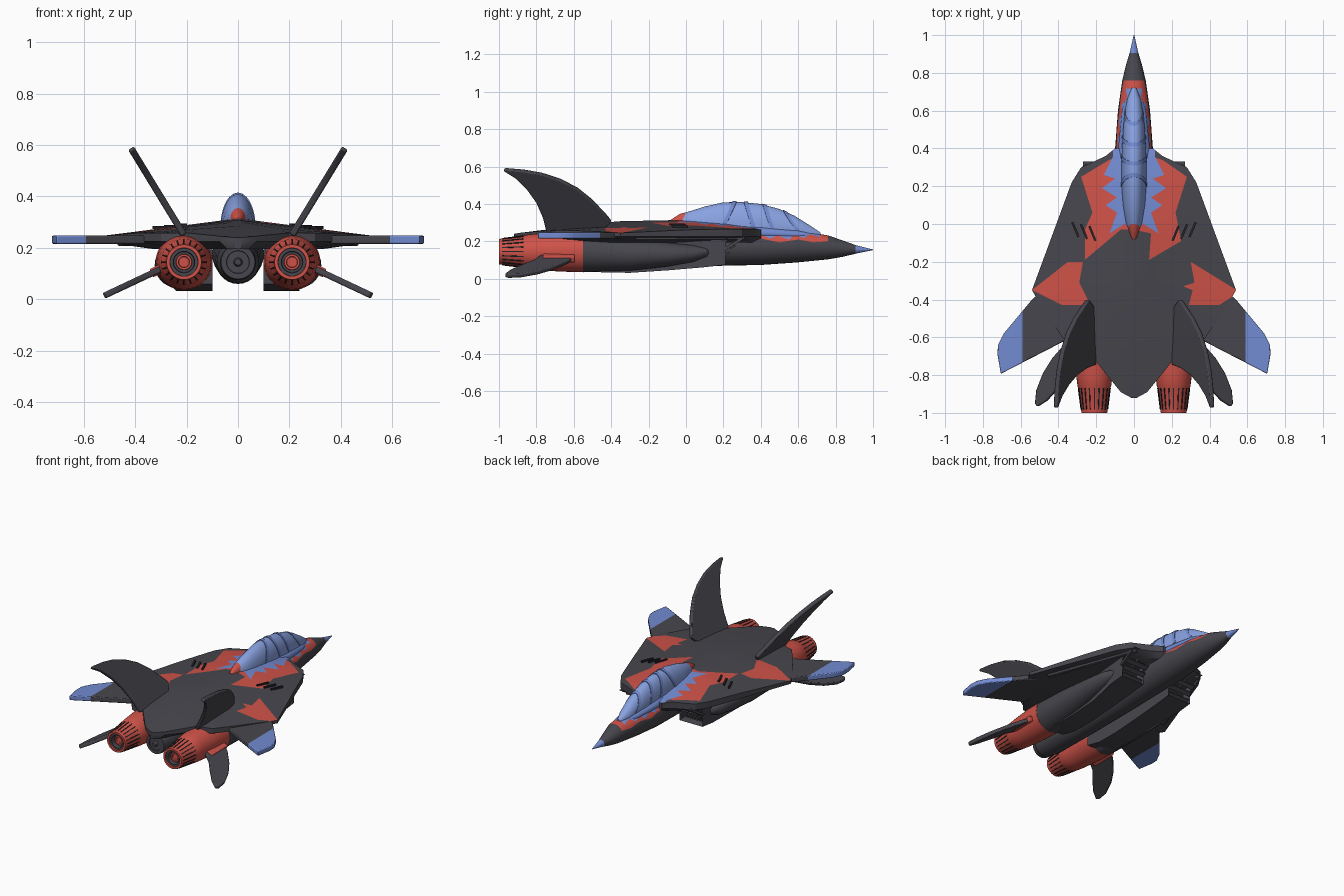
import bpy, bmesh, math
from mathutils import Vector, Matrix

if "Cube" in bpy.data.objects:
    bpy.data.objects.remove(bpy.data.objects["Cube"])

def material(name, rgb):
    m = bpy.data.materials.new(name)
    m.diffuse_color = (*rgb, 1)
    m.use_nodes = True
    m.node_tree.nodes["Principled BSDF"].inputs["Base Color"].default_value = m.diffuse_color
    return m

MATS = [material("dark", (.062, .062, .075)), material("red", (.62, .085, .065)),
        material("blue", (.17, .26, .64)), material("glass", (.25, .36, .75)),
        material("black", (.02, .02, .025))]
DARK, RED, BLUE, GLASS, BLACK = range(5)

def finish(bm, name, mat=DARK, mirror=False, bevel=0):
    bmesh.ops.recalc_face_normals(bm, faces=bm.faces)
    for f in bm.faces:
        f.material_index = mat
    me = bpy.data.meshes.new(name)
    bm.to_mesh(me)
    bm.free()
    ob = bpy.data.objects.new(name, me)
    bpy.context.collection.objects.link(ob)
    for m in MATS:
        me.materials.append(m)
    if bevel:
        b = ob.modifiers.new("bevel", 'BEVEL')
        b.width, b.segments = bevel, 2
    if mirror:
        ob.modifiers.new("mirror", 'MIRROR').use_mirror_merge = False
    return ob

def skin(name, rings, closed=False, **kw):
    """Bridge equal-length rings of points; cap the ends, or join them if closed."""
    bm = bmesh.new()
    rv = [[bm.verts.new(p) for p in r] for r in rings]
    n = len(rv[0])
    for a, b in zip(rv, rv[1:] + rv[:1] if closed else rv[1:]):
        for i in range(n):
            bm.faces.new((a[i], a[(i + 1) % n], b[(i + 1) % n], b[i]))
    if not closed:
        bm.faces.new(rv[0])
        bm.faces.new(rv[-1])
    return finish(bm, name, **kw)

def loft(name, secs, n=28, **kw):
    """Elliptic sections (y, cx, cz, rx, rz) along y."""
    return skin(name, [[(cx + rx * math.cos(t * math.tau / n), y, cz + rz * math.sin(t * math.tau / n))
                        for t in range(n)] for y, cx, cz, rx, rz in secs], **kw)

def prism(name, pts, half, **kw):
    h = Vector(half)
    return skin(name, [[Vector(p) + h for p in pts], [Vector(p) - h for p in pts]], **kw)

def boxes(name, mats, **kw):
    bm = bmesh.new()
    for m in mats:
        bmesh.ops.create_cube(bm, size=1, matrix=m)
    return finish(bm, name, **kw)

def box(loc, size, rot=0, axis='X'):
    return Matrix.Translation(loc) @ Matrix.Rotation(rot, 4, axis) @ Matrix.Diagonal((*size, 1))

def inside(p, poly):
    hit = False
    for (ax, ay), (bx, by) in zip(poly, poly[1:] + poly[:1]):
        if (ay > p[1]) != (by > p[1]) and p[0] < (bx - ax) * (p[1] - ay) / (by - ay) + ax:
            hit = not hit
    return hit

def paint(ob, poly, mat, axes=(0, 1), min_nz=-2):
    """Cut a polygon, projected along the third axis, into the mesh and colour it."""
    i, j = axes
    bm = bmesh.new()
    bm.from_mesh(ob.data)
    lo = [min(p[k] for p in poly) for k in (0, 1)]
    hi = [max(p[k] for p in poly) for k in (0, 1)]
    for a, b in zip(poly, poly[1:] + poly[:1]):
        co, no = Vector(), Vector()
        co[i], co[j] = a
        no[i], no[j] = b[1] - a[1], a[0] - b[0]
        fs = [f for f in bm.faces if f.normal.z > min_nz and all(
            min(v.co[x] for v in f.verts) <= hi[k] and max(v.co[x] for v in f.verts) >= lo[k]
            for k, x in enumerate(axes))]
        geom = fs + list({e for f in fs for e in f.edges}) + list({v for f in fs for v in f.verts})
        bmesh.ops.bisect_plane(bm, geom=geom, dist=1e-5, plane_co=co, plane_no=no.normalized())
        bm.normal_update()
    for f in bm.faces:
        c = f.calc_center_median()
        if f.normal.z > min_nz and inside((c[i], c[j]), poly):
            f.material_index = mat
    bm.to_mesh(ob.data)
    bm.free()

def flip(poly):
    return [(-x, y) for x, y in poly]

# Central fuselage from nose tip to tail cone
fus = loft("fuselage", [(1, 0, .155, .002, .002), (.91, 0, .157, .022, .022), (.84, 0, .161, .043, .043),
    (.76, 0, .168, .062, .064), (.6, 0, .173, .085, .085), (.4, 0, .172, .1, .098), (.2, 0, .175, .1, .105),
    (-.1, 0, .16, .09, .1), (-.5, 0, .145, .085, .085), (-.78, 0, .145, .082, .082), (-.88, 0, .145, .062, .062)])
paint(fus, [(.905, .1), (1.01, .1), (1.01, .2), (.905, .2)], BLUE, (1, 2))
paint(fus, [(.76, .32), (.76, .2), (.68, .195), (.6, .21), (.5, .195), (.4, .215), (.3, .205), (.3, .32)], RED, (1, 2))
paint(fus, [(.69, .32), (.72, .222), (.66, .24), (.63, .218), (.58, .235), (.55, .21), (.49, .232),
            (.45, .215), (.4, .235), (.34, .22), (.2, .22), (.2, .32)], BLUE, (1, 2))
loft("tail_cone_rings", [(-.86, 0, .145, .07, .07), (-.885, 0, .145, .066, .066), (-.885, 0, .145, .045, .045),
    (-.87, 0, .145, .04, .04), (-.87, 0, .145, .02, .02), (-.9, 0, .145, .012, .012)])

# Cockpit canopy with frames
CAN = [(.72, .235, .012, .012), (.66, .245, .036, .042), (.58, .26, .05, .077), (.5, .27, .058, .103), (.4, .278, .064, .122),
       (.3, .28, .066, .13), (.2, .28, .066, .129), (.1, .28, .059, .106), (0, .285, .044, .07), (-.07, .3, .006, .016)]
loft("canopy", [(y, 0, z, rx, rz) for y, z, rx, rz in CAN], n=32, mat=GLASS)

def canopy_point(y, a, s):
    for p, q in zip(CAN, CAN[1:]):
        if q[0] <= y <= p[0]:
            t = (p[0] - y) / (p[0] - q[0])
            _, z, rx, rz = [u + (v - u) * t for u, v in zip(p, q)]
            return (s * rx * math.cos(a), y, z + s * rz * math.sin(a))

for k, (y0, lean) in enumerate([(.6, -.07), (.46, -.04), (.36, -.04), (.2, .06)]):
    skin(f"canopy_frame_{k}", [[canopy_point(y0 + d + lean * math.sin(a), a, s)
         for a in [math.pi * t / 24 for t in range(25)]]
         for d, s in ((-.011, .97), (-.011, 1.04), (.011, 1.04), (.011, .97))], closed=True, mat=BLUE)
loft("canopy_sill", [(.7, 0, .225, .03, .02), (.6, 0, .235, .064, .032), (.4, 0, .245, .084, .045),
    (.15, 0, .26, .088, .045), (0, 0, .275, .066, .04), (-.08, 0, .29, .02, .02)], mat=BLUE)
loft("canopy_tail", [(.03, 0, .3, .04, .062), (-.03, 0, .31, .028, .038), (-.08, 0, .305, .012, .012)], mat=RED)

# Wide flat body plate, painted in camouflage wedges
STN = [(.4, .1, .265), (.36, .15, .275), (.3, .28, .285), (.22, .33, .298), (0, .411, .315), (-.35, .54, .308), (-.42, .5, .302),
       (-.6, .38, .285), (-.7, .3, .27), (-.73, .2, .265), (-.89, .07, .245), (-.92, .015, .24)]
rings = []
for y, w, zc in STN:
    top = lambda x: zc - (zc - .25) * abs(x) / .5
    r = [(f * w, y, top(f * w)) for f in (-1, -.5, 0, .5, 1)]
    r += [(w, y, min(top(w) - .02, .225)), (.6 * w, y, .195), (-.6 * w, y, .195), (-w, y, min(top(w) - .02, .225))]
    rings.append(r)
body = skin("body_plate", rings)
RIGHT = [[(.05, .37), (.15, .34), (.28, .25), (.22, .06), (.25, -.09), (.08, -.19), (.09, -.05), (0, -.03), (0, .37)],
         [(.56, -.36), (.3, -.2), (.32, -.31), (.26, -.33), (.31, -.35), (.29, -.43), (.45, -.43)]]
LEFT = [[(-.05, .37), (-.13, .34), (-.28, .25), (-.22, .06), (-.26, -.03), (-.26, -.19), (-.07, -.03), (0, -.03), (0, .37)],
        [(-.54, -.35), (-.35, -.2), (-.27, -.2), (-.29, -.31), (-.23, -.43), (-.38, -.43)]]
for poly in RIGHT + LEFT:
    paint(body, poly, RED, min_nz=.5)
JAG = [(0, .41), (.11, .41), (.11, .36), (.16, .26), (.1, .24), (.17, .19), (.09, .14), (.15, .1), (.09, .06), (.13, -.05), (.05, 0), (0, -.04)]
paint(body, JAG, BLUE, min_nz=.5)
paint(body, flip(JAG), BLUE, min_nz=.5)

# Louvres on the shoulders
boxes("shoulder_louvres", [box((.22 + .045 * k, -.05 + .01 * k, .289 - .005 * k), (.012, .085, .012), -.4, 'Z') for k in range(3)],
      mat=BLACK, mirror=True)

# Swept outer wings with coloured tips
wing = prism("outer_wing", [(.4, -.28, .232), (.54, -.4, .232), (.69, -.58, .232), (.72, -.64, .232), (.723, -.69, .232),
    (.705, -.793, .232), (.36, -.615, .232)], (0, 0, .016), mirror=True, bevel=.005)
paint(wing, [(.59, -.3), (.8, -.3), (.8, -.9), (.59, -.9)], BLUE)
boxes("wing_pivot_rail", [box((.35, .02, .223), (.03, .62, .03), .35, 'Z')], mirror=True, bevel=.006)

# Curved upper tail fins, canted outwards
FIN = [(-.4, .31), (-.425, .34), (-.5, .42), (-.58, .484), (-.67, .53), (-.77, .563), (-.87, .58), (-.965, .588), (-.975, .58),
       (-.91, .54), (-.85, .48), (-.8, .41), (-.765, .33), (-.745, .25), (-.45, .25)]
prism("upper_fin", [(.21 + (z - .25) * .61, y, z) for y, z in FIN], (.011, 0, -.007), mirror=True, bevel=.006)

# Lower fins, drooping from the engines
LOW = [(.27, -.57), (.36, -.63), (.43, -.71), (.48, -.79), (.515, -.88), (.522, -.95), (.51, -.967), (.46, -.935),
       (.4, -.87), (.35, -.81), (.27, -.76)]
prism("lower_fin", [(x, y, .113 - (x - .31) * .47) for x, y in LOW], (.005, 0, .011), mirror=True, bevel=.006)
boxes("lower_fin_root", [box((.315, -.68, .112), (.05, .17, .035), .44, 'Y')], mirror=True, mat=RED, bevel=.006)

# Engine pods and intake ducts with recessed mouths
EX, EZ = .21, .145
loft("engine_pod", [(.13, .25, .14, .005, .005), (.11, .25, .14, .03, .025), (.04, .25, .135, .055, .045),
    (-.1, .245, .13, .075, .064), (-.3, .23, .133, .094, .09), (-.55, EX, EZ, .108, .11)], mirror=True)
side = [(.33, .225), (.21, .075), (.1, .062), (-.1, .045), (-.3, .032), (-.45, .034), (-.56, .06), (-.56, .225)]
side.insert(1, (.215, .2))
duct = skin("intake_duct", [[(x0 + (.03 if x0 > .2 and y > 0 else 0), y, z) for y, z in side] for x0 in (.1, .24)], mirror=True)
bm = bmesh.new()
bm.from_mesh(duct.data)
mouth = [f for f in bm.faces if f.normal.y > .3 and abs(f.normal.x) < .5]
bmesh.ops.inset_region(bm, faces=mouth, thickness=.012, depth=0)
for f in mouth:
    f.material_index = BLACK
bmesh.ops.translate(bm, vec=(0, -.06, 0), verts=list({v for f in mouth for v in f.verts}))
bm.to_mesh(duct.data)
bm.free()
boxes("intake_slats", [box((.185, .19 + .03 * k, .1 + .035 * k), (.16, .03, .008), .5) for k in range(3)], mirror=True)
boxes("intake_struts", [box((x, .25, .185), (.012, .12, .016), .55) for x in (.11, .19, .27)], mirror=True)

# Exhausts: casing, petals, inner rings
def rounds(pairs):
    return [(y, EX, EZ, r, r) for y, r in pairs]
loft("exhaust", rounds([(-.55, .11), (-.68, .106), (-.8, .096), (-.86, .089), (-.87, .084), (-1, .068), (-1, .055),
                        (-.95, .05), (-.95, .01)]), n=36, mat=RED, mirror=True)
loft("exhaust_ring", rounds([(-.94, .056), (-.99, .054), (-.99, .042), (-.96, .04), (-.96, .01)]), mirror=True)
loft("exhaust_core", rounds([(-.95, .033), (-.975, .03), (-.975, .022), (-.965, .02)]), mat=RED, mirror=True)
boxes("exhaust_petal_gaps", [Matrix.Translation((EX, 0, EZ)) @ Matrix.Rotation(k * math.tau / 20, 4, 'Y')
      @ box((0, -.925, .077), (.006, .115, .007), .125) for k in range(20)], mat=BLACK, mirror=True)

# Smooth shading with sharp edges kept
for o in bpy.context.scene.objects:
    o.select_set(True)
bpy.context.view_layer.objects.active = fus
bpy.ops.object.shade_smooth_by_angle(angle=math.radians(32))
